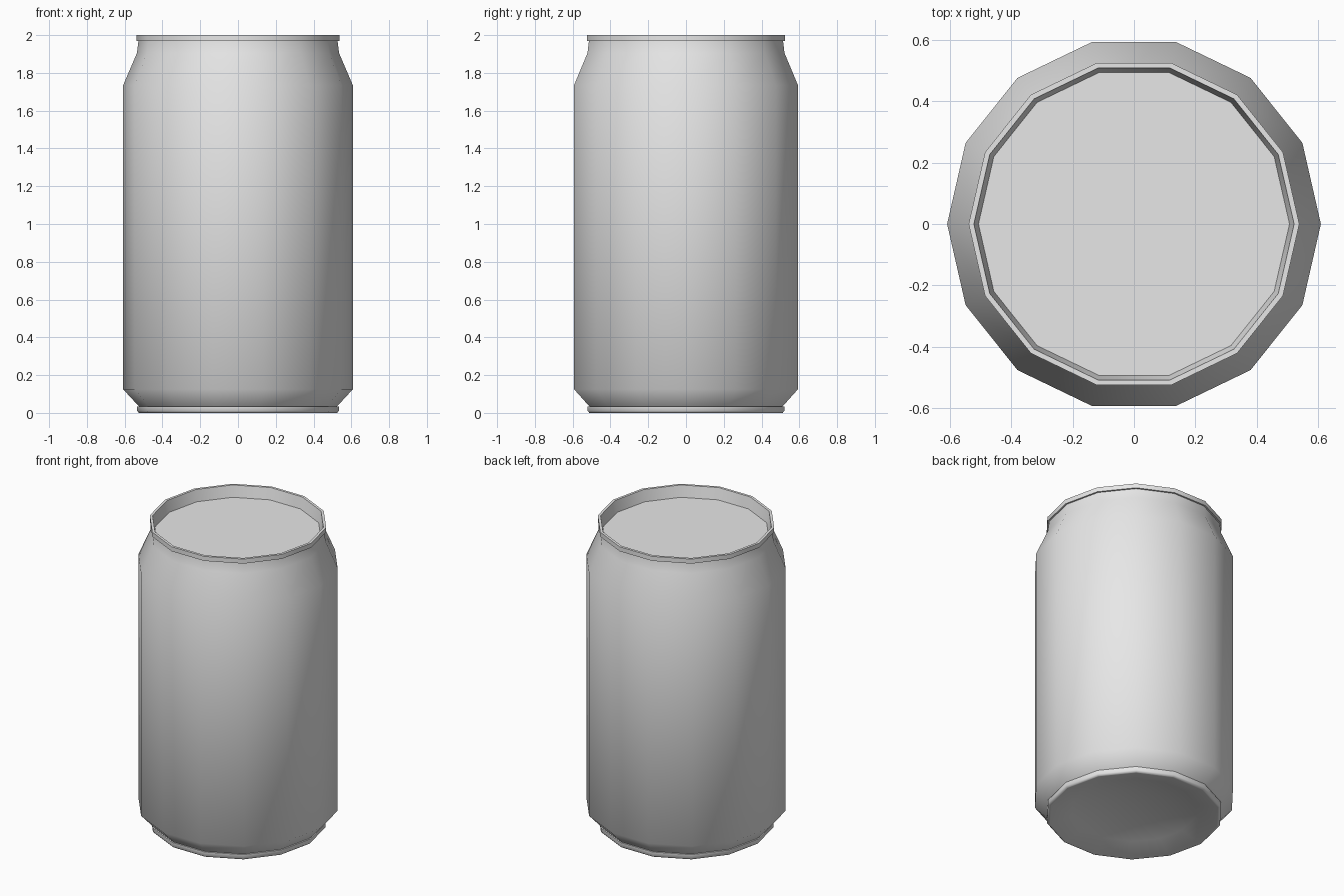
import bpy
import math

SIDES = 14

cube = bpy.data.objects.get("Cube")
if cube:
    bpy.data.objects.remove(cube, do_unlink=True)

metal = bpy.data.materials.new("light_grey_metal")
metal.use_nodes = True
grey = (0.8, 0.8, 0.8, 1.0)
metal.diffuse_color = grey
metal.node_tree.nodes["Principled BSDF"].inputs["Base Color"].default_value = grey


def lathe(name, profile):
    """Revolve (radius, z) points around z; a zero radius closes with a fan."""
    verts, rings, faces = [], [], []
    for r, z in profile:
        start = len(verts)
        if r == 0:
            verts.append((0, 0, z))
            rings.append([start] * SIDES)
            continue
        for i in range(SIDES):
            a = math.tau * i / SIDES
            verts.append((r * math.cos(a), r * math.sin(a), z))
        rings.append(list(range(start, start + SIDES)))
    for low, high in zip(rings, rings[1:]):
        for i in range(SIDES):
            j = (i + 1) % SIDES
            quad = [low[i], low[j], high[j], high[i]]
            faces.append(list(dict.fromkeys(quad)))
    mesh = bpy.data.meshes.new(name)
    mesh.from_pydata(verts, [], faces)
    mesh.materials.append(metal)
    obj = bpy.data.objects.new(name, mesh)
    bpy.context.collection.objects.link(obj)
    bpy.ops.object.select_all(action='DESELECT')
    obj.select_set(True)
    bpy.context.view_layer.objects.active = obj
    bpy.ops.object.shade_smooth_by_angle(angle=math.radians(50))
    return obj


# Concave underside and the foot ring it stands on
lathe("base", [(0, 0.085), (0.2, 0.073), (0.38, 0.042), (0.515, 0.0),
               (0.525, 0.0), (0.534, 0.01), (0.534, 0.035), (0.525, 0.035)])

# Tapered bottom, straight wall, shoulder and neck
lathe("body", [(0.525, 0.035), (0.608, 0.125), (0.608, 1.735),
               (0.535, 1.905), (0.527, 1.97)])

# Rolled lip with the sloping inner wall
lathe("rim", [(0.527, 1.97), (0.538, 1.97), (0.538, 2.0),
              (0.521, 2.0), (0.506, 1.925)])

# Sunken flat lid
lathe("lid", [(0.506, 1.925), (0, 1.925)])
